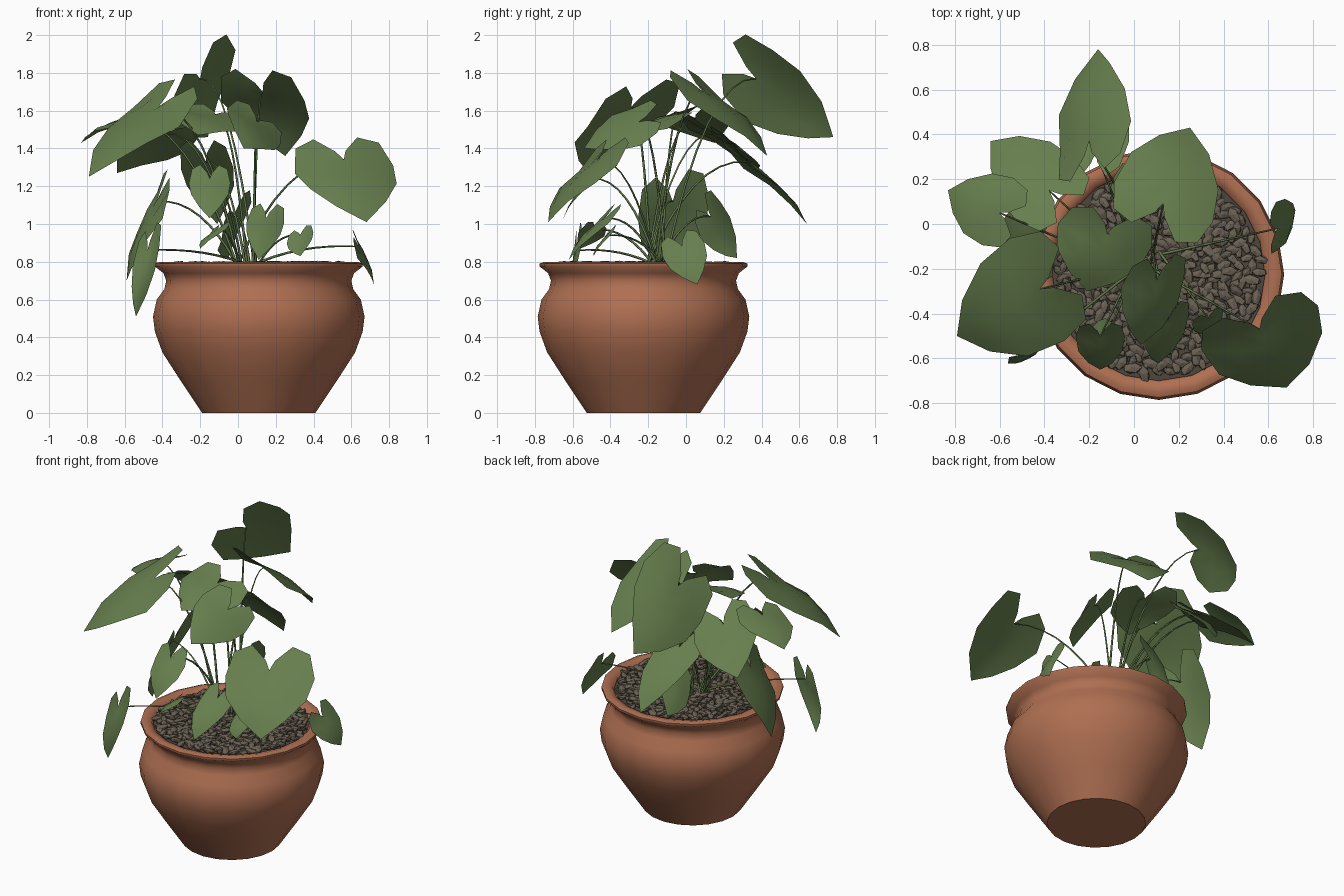
import bpy
import bmesh
import math
import random
from mathutils import Vector, Euler

random.seed(4)
default = bpy.data.objects.get("Cube")
if default:
    bpy.data.objects.remove(default, do_unlink=True)

POT_X, POT_Y = 0.11, -0.225
CROWN = Vector((0.05, -0.15, 0.77))


def make_material(name, colour):
    mat = bpy.data.materials.new(name)
    mat.use_nodes = True
    mat.diffuse_color = (*colour, 1)
    bsdf = mat.node_tree.nodes["Principled BSDF"]
    bsdf.inputs["Base Color"].default_value = (*colour, 1)
    bsdf.inputs["Roughness"].default_value = 0.9
    return mat


terracotta = make_material("terracotta", (0.43, 0.16, 0.084))
leaf_green = make_material("leaf green", (0.135, 0.212, 0.076))
stem_green = make_material("stem green", (0.12, 0.19, 0.07))
pebble_brown = make_material("pebble brown", (0.145, 0.12, 0.088))
soil_brown = make_material("soil brown", (0.075, 0.062, 0.046))


def add_object(name, bm, mat, smooth_angle=None):
    mesh = bpy.data.meshes.new(name)
    bm.to_mesh(mesh)
    bm.free()
    mesh.materials.append(mat)
    obj = bpy.data.objects.new(name, mesh)
    bpy.context.collection.objects.link(obj)
    if smooth_angle:
        bpy.ops.object.select_all(action="DESELECT")
        obj.select_set(True)
        bpy.context.view_layer.objects.active = obj
        bpy.ops.object.shade_smooth_by_angle(angle=math.radians(smooth_angle))
    return obj


def lathe(name, profile, mat, sides=20):
    bm = bmesh.new()
    verts = [bm.verts.new((r, 0, z)) for r, z in profile]
    edges = [bm.edges.new(pair) for pair in zip(verts, verts[1:])]
    bmesh.ops.spin(bm, geom=verts + edges, cent=(0, 0, 0), axis=(0, 0, 1),
                   angle=math.tau, steps=sides, use_merge=True)
    bmesh.ops.remove_doubles(bm, verts=bm.verts, dist=0.0005)
    bmesh.ops.recalc_face_normals(bm, faces=bm.faces)
    obj = add_object(name, bm, mat, 55)
    obj.location = (POT_X, POT_Y, 0)
    return obj


# Pot: rounded belly, narrow neck, flared rim, hollow top
lathe("pot", [(0, 0), (0.3, 0), (0.42, 0.18), (0.51, 0.32), (0.55, 0.43),
              (0.56, 0.51), (0.54, 0.6), (0.5, 0.655), (0.49, 0.7),
              (0.505, 0.74), (0.55, 0.775), (0.55, 0.79), (0.525, 0.8),
              (0.485, 0.79), (0.465, 0.74), (0, 0.74)], terracotta)

# Soil under the pebbles
bm = bmesh.new()
bmesh.ops.create_circle(bm, cap_ends=True, segments=20, radius=0.475)
add_object("soil", bm, soil_brown).location = (POT_X, POT_Y, 0.776)

# Pebbles laid out on a sunflower spiral
bm = bmesh.new()
COUNT = 400
for i in range(COUNT):
    radius = 0.455 * math.sqrt((i + 0.5) / COUNT)
    angle = i * math.pi * (3 - math.sqrt(5))
    made = bmesh.ops.create_icosphere(bm, subdivisions=1, radius=1)["verts"]
    size = random.uniform(0.8, 1.2)
    turn = Euler((random.uniform(-0.3, 0.3), random.uniform(-0.3, 0.3),
                  random.uniform(0, math.pi)))
    centre = Vector((radius * math.cos(angle) + random.uniform(-0.01, 0.01),
                     radius * math.sin(angle) + random.uniform(-0.01, 0.01),
                     random.uniform(0.78, 0.79)))
    for v in made:
        v.co = Vector((v.co.x * 0.04, v.co.y * 0.022, v.co.z * 0.013)) * size
        v.co.rotate(turn)
        v.co += centre
add_object("pebbles", bm, pebble_brown).location = (POT_X, POT_Y, 0)

# Heart-shaped half outline: midrib position, margin position, margin width
HEART = [(0, -0.14, 0.1), (0.03, -0.36, 0.45), (0.1, -0.26, 0.85),
         (0.25, 0.08, 1), (0.5, 0.42, 0.89), (0.75, 0.74, 0.5)]


def leaf(name, notch, tip, side):
    """Heart leaf hung from its notch, drooping at the margins."""
    notch, tip, side = Vector(notch), Vector(tip), Vector(side)
    along = tip - notch
    normal = along.cross(side).normalized()
    if normal.z < 0:
        normal.negate()
    bm = bmesh.new()

    def place(u, v):
        arch = 0.3 * max(u, 0) * (1 - u) * along.length
        droop = 0.14 * v * v * side.length
        ripple = 0.06 * math.sin(7 * u + 3 * v) * abs(v) * side.length
        return bm.verts.new(notch + along * u + side * v
                            + normal * (arch - droop + ripple))

    end = place(1, 0)
    spine = [place(mid, 0) for mid, _, _ in HEART]
    for sign in (-1, 1):
        rows = []
        for vert, (mid, edge, width) in zip(spine, HEART):
            half = place((mid + edge) / 2, sign * width * 0.5)
            rows.append([vert, half, place(edge, sign * width)])
        for a, b in zip(rows, rows[1:]):
            for k in range(2):
                quad = [a[k], a[k + 1], b[k + 1], b[k]]
                bm.faces.new(quad if sign > 0 else quad[::-1])
        for k in range(2):
            tri = [rows[-1][k], rows[-1][k + 1], end]
            bm.faces.new(tri if sign > 0 else tri[::-1])
    bmesh.ops.recalc_face_normals(bm, faces=bm.faces)
    bm.normal_update()
    if sum((f.normal * f.calc_area() for f in bm.faces), Vector()).dot(normal) < 0:
        bmesh.ops.reverse_faces(bm, faces=bm.faces)
    add_object(name, bm, leaf_green, 80)


# Leaves: notch point, tip point, half-width vector
upper_leaves = [
    ((-0.2, 0.37, 1.77), (-0.16, 0.78, 1.46), (0.16, 0.07, 0.19)),
    ((0.13, 0.09, 1.7), (0.25, 0.43, 1.36), (0.22, -0.09, 0)),
    ((-0.38, 0.15, 1.48), (-0.64, 0.37, 1.27), (0.13, 0.14, -0.06)),
    ((-0.42, -0.29, 1.62), (-0.79, -0.5, 1.25), (-0.12, 0.23, 0.05)),
    ((-0.17, 0.32, 1.33), (-0.11, 0.64, 1), (0.14, 0.03, 0)),
    ((-0.6, 0.05, 1.56), (-0.83, 0.15, 1.43), (0.07, 0.15, 0.02)),
    ((-0.12, -0.04, 1.58), (-0.21, -0.3, 1.47), (0.21, -0.05, -0.04)),
    ((0.1, -0.25, 1.54), (0.03, -0.54, 1.4), (0.14, 0.02, -0.1)),
    ((0.56, -0.47, 1.34), (0.68, -0.73, 1.01), (0.26, 0.1, 0.02)),
]
lower_leaves = [
    ((0.64, -0.02, 0.88), (0.72, 0.06, 0.68), (0, 0.11, 0.04)),
    ((-0.43, -0.07, 1.12), (-0.59, -0.06, 0.7), (-0.02, 0.19, 0.05)),
    ((-0.48, -0.58, 0.86), (-0.54, -0.6, 0.51), (0.07, 0.02, 0.05)),
    ((-0.15, -0.5, 1.24), (-0.15, -0.65, 1.03), (0.11, 0, 0)),
    ((0.15, -0.43, 1.03), (0.11, -0.62, 0.81), (0.1, 0.03, 0)),
    ((-0.11, -0.49, 0.97), (-0.2, -0.56, 0.87), (0.05, -0.06, 0.02)),
    ((0.33, -0.42, 0.94), (0.33, -0.49, 0.83), (0.07, 0.03, 0.03)),
    ((-0.02, 0.13, 1.04), (-0.05, 0.27, 0.82), (0.08, 0.05, 0.1)),
]

# Stems: one arching tube from the crown to every leaf notch
stems = bpy.data.curves.new("stems", "CURVE")
stems.dimensions = "3D"
stems.bevel_depth = 0.006
stems.bevel_resolution = 0
stems.materials.append(stem_green)


def stem(goal):
    goal = Vector(goal)
    start = CROWN + Vector((random.uniform(-0.06, 0.06),
                            random.uniform(-0.06, 0.06), 0))
    bend = start.lerp(goal, 0.45)
    bend.z = goal.z + 0.02
    spline = stems.splines.new("POLY")
    spline.points.add(8)
    for i, point in enumerate(spline.points):
        t = i / 8
        pos = start.lerp(bend, t).lerp(bend.lerp(goal, t), t)
        point.co = (*pos, 1)
        point.radius = 1.3 - 0.7 * t


for group, leaves in (("upper_leaf", upper_leaves), ("lower_leaf", lower_leaves)):
    for index, (notch, tip, side) in enumerate(leaves, 1):
        leaf(f"{group}_{index}", notch, tip, side)
        stem(notch)
bpy.context.collection.objects.link(bpy.data.objects.new("stems", stems))
